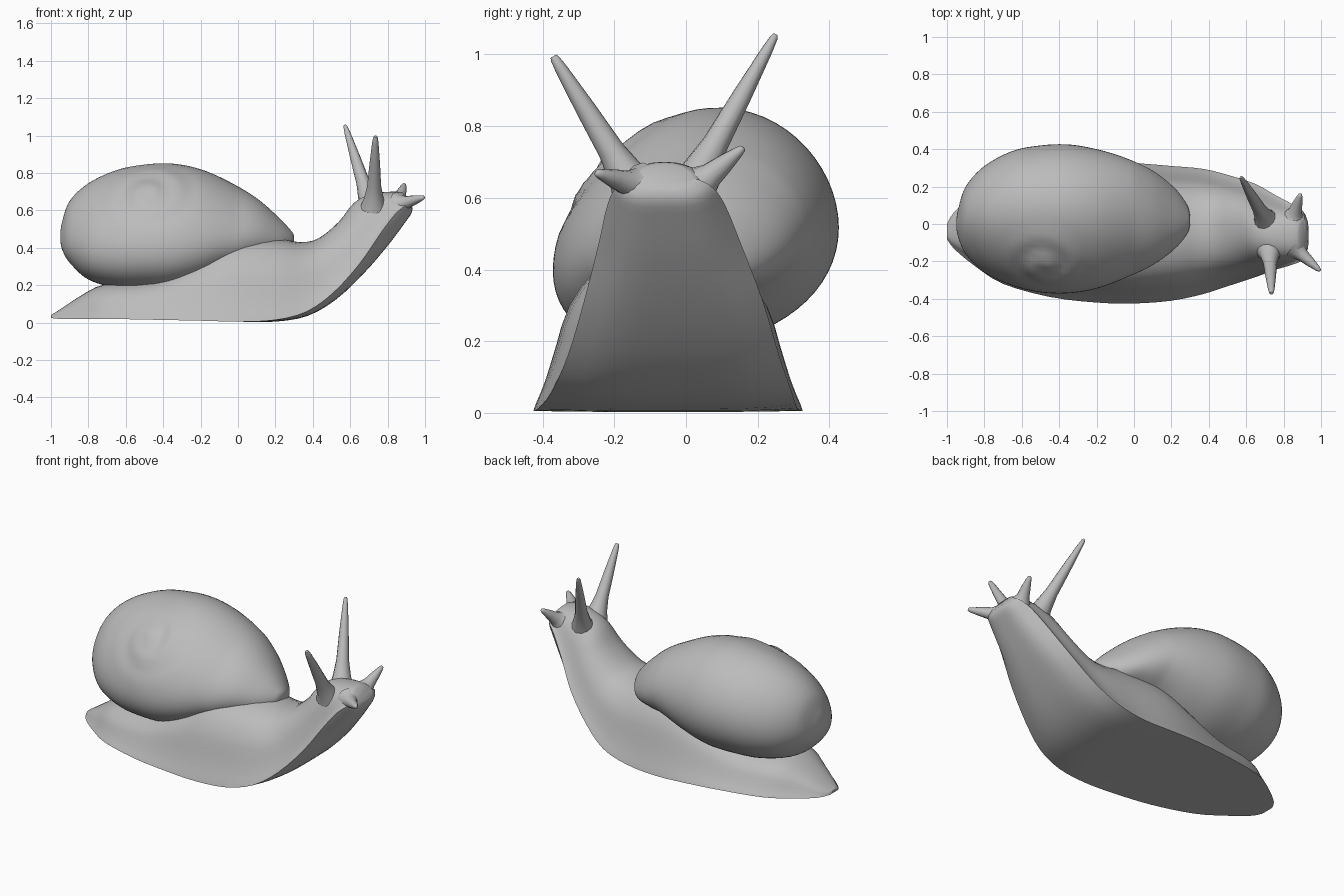
import bpy, math
from mathutils import Vector

cube = bpy.data.objects.get("Cube")
if cube:
    bpy.data.objects.remove(cube, do_unlink=True)

grey = bpy.data.materials.new("snail_grey")
grey.use_nodes = True
COLOUR = (0.5, 0.5, 0.5, 1)
grey.diffuse_color = COLOUR
grey.node_tree.nodes["Principled BSDF"].inputs["Base Color"].default_value = COLOUR


def resample(rows, steps):
    """Smooth curve through rows of numbers."""
    rows = [Vector(r) for r in rows]
    out = []
    for i in range(len(rows) - 1):
        a, b = rows[max(i - 1, 0)], rows[i]
        c, d = rows[i + 1], rows[min(i + 2, len(rows) - 1)]
        for k in range(steps):
            t = k / steps
            out.append(0.5 * (2 * b + (c - a) * t + (2 * a - 5 * b + 4 * c - d) * t ** 2
                              + (3 * b - a - 3 * c + d) * t ** 3))
    return out + [rows[-1]]


def loft(name, rings, angle=50):
    """Skin a list of equal rings and cap both ends."""
    n = len(rings[0])
    verts = [p for ring in rings for p in ring]
    faces = [(r * n + i, r * n + (i + 1) % n, (r + 1) * n + (i + 1) % n, (r + 1) * n + i)
             for r in range(len(rings) - 1) for i in range(n)]
    faces += [tuple(range(n))[::-1], tuple(range(len(verts) - n, len(verts)))]
    mesh = bpy.data.meshes.new(name)
    mesh.from_pydata(verts, [], faces)
    mesh.materials.append(grey)
    obj = bpy.data.objects.new(name, mesh)
    bpy.context.collection.objects.link(obj)
    bpy.ops.object.select_all(action='DESELECT')
    obj.select_set(True)
    bpy.context.view_layer.objects.active = obj
    bpy.ops.object.mode_set(mode='EDIT')
    bpy.ops.mesh.select_all(action='SELECT')
    bpy.ops.mesh.normals_make_consistent(inside=False)
    bpy.ops.object.mode_set(mode='OBJECT')
    bpy.ops.object.shade_smooth_by_angle(angle=math.radians(angle))


# Body: flat sole with an arched back
# sole x, sole z, back x, back z, centre y, half width, sole rounding
body_rows = [
    (-1.0, .025, -1.0, .04, -.04, .04, 0), (-.96, .02, -.96, .065, -.035, .1, 0),
    (-.85, .02, -.83, .15, -.035, .19, 0), (-.7, .02, -.71, .205, -.04, .28, 0),
    (-.45, .015, -.45, .24, -.05, .34, 0), (-.2, .01, -.2, .37, -.05, .37, 0),
    (0, .005, -.03, .45, -.05, .375, 0), (.2, .005, .2, .45, -.05, .36, .02),
    (.37, .035, .33, .43, -.04, .335, .06), (.52, .12, .43, .45, -.035, .295, .12),
    (.67, .26, .54, .54, -.035, .25, .18), (.8, .41, .62, .64, -.045, .2, .25),
    (.89, .53, .72, .69, -.055, .165, .3), (.93, .59, .84, .7, -.06, .135, .35),
    (.93, .625, .88, .695, -.06, .09, .4)]
half = resample([(1, 0), (.98, .05), (.91, .2), (.83, .42), (.74, .65), (.54, .87), (.25, .98), (0, 1)], 2)
arch = [(p[0], p[1]) for p in half] + [(-p[0], p[1]) for p in half[-2::-1]]
arch += [(-1 + k / 5, 0) for k in range(1, 10)]
rings = []
for sx, sz, bx, bz, mid, width, curl in resample(body_rows, 3):
    ring = []
    for u, v in arch:
        v += curl * u ** 4 * (1 - v)
        ring.append(Vector((sx + v * (bx - sx), mid + u * width, sz + v * (bz - sz))))
    rings.append(ring)
loft("body", rings)

# Shell: leaning oval sections; x, right y, left y, low z, high z
shell_rows = [
    (-.95, -.02, .02, .44, .48), (-.94, -.07, .08, .39, .54), (-.9, -.16, .2, .32, .65),
    (-.8, -.26, .31, .23, .745), (-.65, -.33, .39, .185, .815), (-.5, -.365, .42, .175, .845),
    (-.35, -.37, .425, .18, .85), (-.2, -.345, .40, .22, .82), (-.05, -.29, .355, .28, .755),
    (.1, -.22, .285, .32, .665), (.22, -.13, .19, .34, .56), (.285, -.05, .1, .39, .49),
    (.3, .0, .04, .43, .465)]
apex = Vector((-.47, -.24, .71))
axis = Vector((-.15, -.75, .63)).normalized()
side = axis.cross(Vector((1, 0, 0))).normalized()
ahead = side.cross(axis)


def coil(p):
    """Raise a shallow spiral whorl around the spire."""
    rel = p - apex
    a, b = rel.dot(ahead), rel.dot(side)
    r, turn = math.hypot(a, b), math.atan2(b, a) / math.tau
    if rel.dot(axis) < -.25 or r > .32:
        return p
    fade = (1 - (r / .32) ** 2) ** 2
    lift = .01 * math.cos(math.tau * (r / .15 - turn)) * fade * min(1, r / .07)
    return p + axis * (lift + .012 * math.exp(-(r / .07) ** 2))


rings = []
for x, y0, y1, z0, z1 in resample(shell_rows, 6):
    ring = []
    for k in range(64):
        t = math.tau * k / 64
        lean = .18 - .17 * math.cos(t) - 1.2 * max(0, x)
        ring.append(coil(Vector((x, (y0 + y1) / 2 + (y1 - y0) / 2 * math.cos(t),
                                 (z0 + z1) / 2 + (z1 - z0) / 2 * math.sin(t + lean)))))
    rings.append(ring)
loft("shell", rings)


# Tentacles: tapered stalks with flared roots
def stalk(name, base, tip, root, end):
    base, tip = Vector(base), Vector(tip)
    turn = (tip - base).to_track_quat('Z', 'Y')
    rings = []
    for f, w in ((0, 1.5), (.12, 1), (.3, .62), (.6, .4), (.9, .12), (.98, 0), (1, -.1)):
        rad = end + (root - end) * w
        rings.append([base.lerp(tip, f) + turn @ Vector((rad * math.cos(a), rad * math.sin(a), 0))
                      for a in (math.tau * k / 12 for k in range(12))])
    loft(name, rings, 60)


stalk("left_eye_stalk", (.71, .01, .62), (.572, .25, 1.055), .052, .011)
stalk("right_eye_stalk", (.725, -.14, .62), (.735, -.37, .995), .052, .013)
stalk("left_feeler", (.85, .03, .63), (.89, .16, .74), .052, .01)
stalk("right_feeler", (.86, -.13, .63), (.995, -.25, .67), .05, .01)
